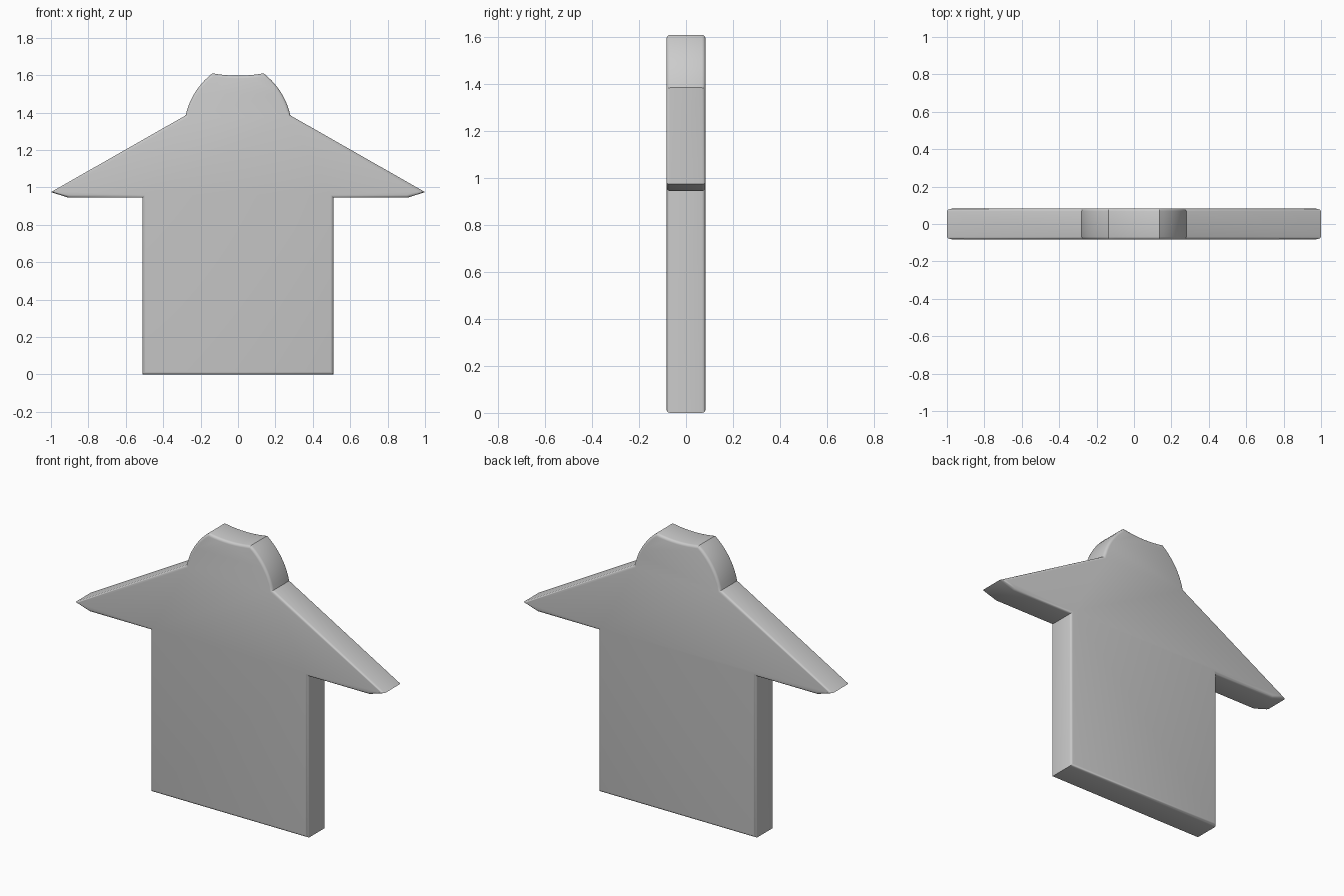
import bpy, bmesh

if "Cube" in bpy.data.objects:
    bpy.data.objects.remove(bpy.data.objects["Cube"])

HALF_DEPTH = 0.083
RIM = 0.015


def bezier(a, c, b, n):
    """Points along a quadratic curve from a to b, pulled toward c."""
    return [tuple((1 - t) ** 2 * p + 2 * t * (1 - t) * q + t * t * r
                  for p, q, r in zip(a, c, b))
            for t in (i / n for i in range(n + 1))]


# Right half of the shirt outline: body, sleeve, collar side
right = [(0.51, 0), (0.51, 0.945), (0.905, 0.945), (1.0, 0.975)]
right += bezier((0.28, 1.385), (0.25, 1.52), (0.137, 1.61), 10)

# Shallow dip of the neckline
neck = bezier((0.137, 1.61), (0, 1.585), (-0.137, 1.61), 8)[1:-1]

outline = right + neck + [(-x, z) for x, z in reversed(right)]

# Extrude the outline into a slab
bm = bmesh.new()
front = bm.faces.new([bm.verts.new((x, -HALF_DEPTH, z)) for x, z in outline])
result = bmesh.ops.extrude_face_region(bm, geom=[front], use_keep_orig=True)
moved = [v for v in result["geom"] if isinstance(v, bmesh.types.BMVert)]
bmesh.ops.translate(bm, verts=moved, vec=(0, 2 * HALF_DEPTH, 0))
bmesh.ops.recalc_face_normals(bm, faces=bm.faces)

# Round only the front and back rims
rims = [e for e in bm.edges if abs(e.verts[0].co.y - e.verts[1].co.y) < 1e-5]
bmesh.ops.bevel(bm, geom=rims, offset=RIM, offset_type='OFFSET', segments=3,
                profile=0.5, affect='EDGES', clamp_overlap=True)
bmesh.ops.recalc_face_normals(bm, faces=bm.faces)

mesh = bpy.data.meshes.new("shirt_panel")
bm.to_mesh(mesh)
bm.free()
shirt = bpy.data.objects.new("shirt_panel", mesh)
bpy.context.collection.objects.link(shirt)

# Smooth rims with crisp outline corners
bpy.context.view_layer.objects.active = shirt
shirt.select_set(True)
bpy.ops.object.shade_smooth_by_angle(angle=0.55)
